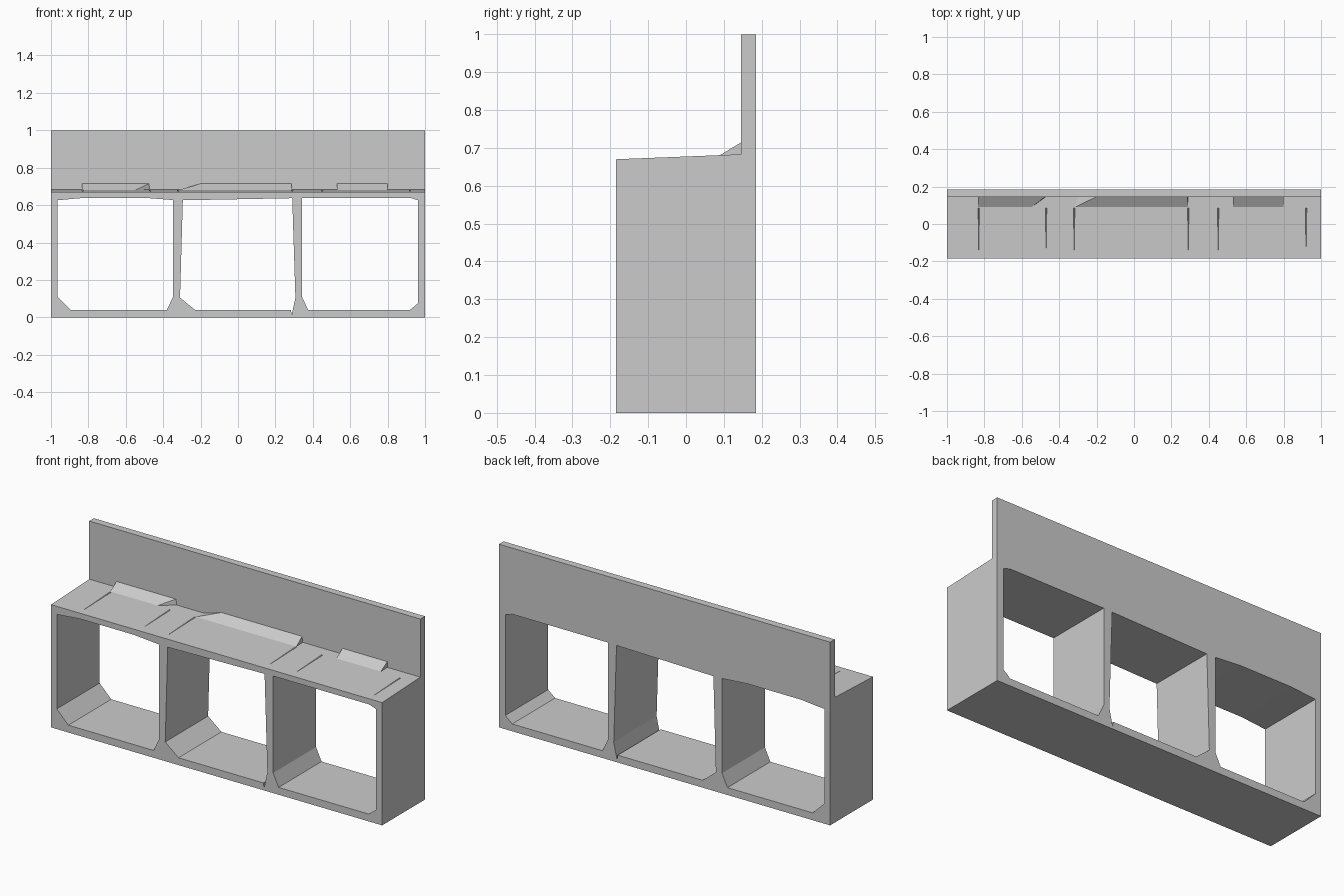
import bpy, bmesh

if "Cube" in bpy.data.objects:
    bpy.data.objects.remove(bpy.data.objects["Cube"])


def mesh_object(name, verts, faces):
    bm = bmesh.new()
    vs = [bm.verts.new(v) for v in verts]
    for f in faces:
        bm.faces.new([vs[i] for i in f])
    bmesh.ops.recalc_face_normals(bm, faces=bm.faces)
    mesh = bpy.data.meshes.new(name)
    bm.to_mesh(mesh)
    bm.free()
    ob = bpy.data.objects.new(name, mesh)
    bpy.context.collection.objects.link(ob)
    return ob


def loft(name, ring_a, ring_b):
    """Closed solid between two matching outlines."""
    n = len(ring_a)
    faces = [tuple(range(n)), tuple(range(n, 2 * n))]
    faces += [(i, (i + 1) % n, n + (i + 1) % n, n + i) for i in range(n)]
    return mesh_object(name, ring_a + ring_b, faces)


def ledge_z(y):
    return 0.67 + (y + 0.185) * 0.013 / 0.33


def cut(target, cutter):
    mod = target.modifiers.new(cutter.name, 'BOOLEAN')
    mod.operation = 'DIFFERENCE'
    mod.solver = 'EXACT'
    mod.object = cutter
    cutter.hide_render = True
    cutter.hide_set(True)


# Body: side profile with ledge and tall back panel
profile = [(-0.185, 0), (0.185, 0), (0.185, 1), (0.145, 1),
           (0.145, ledge_z(0.145)), (-0.185, 0.67)]
frame = loft("frame", [(-1, y, z) for y, z in profile],
             [(1, y, z) for y, z in profile])

# Three chamfered openings right through the body
openings = {
    "left_opening": [(-0.965, 0.11), (-0.895, 0.04), (-0.38, 0.04), (-0.347, 0.11),
                     (-0.347, 0.627), (-0.50, 0.639), (-0.82, 0.639), (-0.965, 0.626)],
    "middle_opening": [(-0.31, 0.105), (-0.23, 0.04), (0.283, 0.04), (0.287, 0.013),
                       (0.307, 0.105), (0.29, 0.637), (-0.18, 0.628), (-0.295, 0.626)],
    "right_opening": [(0.342, 0.11), (0.375, 0.04), (0.92, 0.04), (0.962, 0.075),
                      (0.962, 0.626), (0.92, 0.639), (0.342, 0.639)],
}
for name, pts in openings.items():
    cut(frame, loft(name, [(x, -0.3, z) for x, z in pts],
                    [(x, 0.3, z) for x, z in pts]))

# Fine tapering creases in the ledge
for i, x in enumerate((-0.83, -0.47, -0.32, 0.29, 0.45, 0.92)):
    back, front = ledge_z(0.085), ledge_z(-0.14)
    cut(frame, loft(f"crease_{i + 1}",
                    [(x - 0.005, 0.085, back + 0.002), (x + 0.005, 0.085, back + 0.002),
                     (x + 0.001, 0.085, back - 0.006)],
                    [(x - 0.002, -0.14, front + 0.002), (x + 0.002, -0.14, front + 0.002),
                     (x, -0.14, front - 0.001)]))

# Sloped fillets at the foot of the panel:
# end = (front foot x, panel-top x, panel-foot x)
fillets = [
    ("left_fillet", (-0.835, -0.835, -0.835), (-0.55, -0.475, -0.47)),
    ("middle_fillet", (-0.32, -0.20, -0.32), (0.29, 0.285, 0.29)),
    ("right_fillet", (0.53, 0.53, 0.53), (0.80, 0.80, 0.80)),
]
for name, left, right in fillets:
    rings = []
    for foot, top, base in (left, right):
        rings.append([(foot, 0.088, ledge_z(0.088) - 0.001), (top, 0.146, 0.715),
                      (base, 0.146, 0.678)])
    loft(name, *rings)
